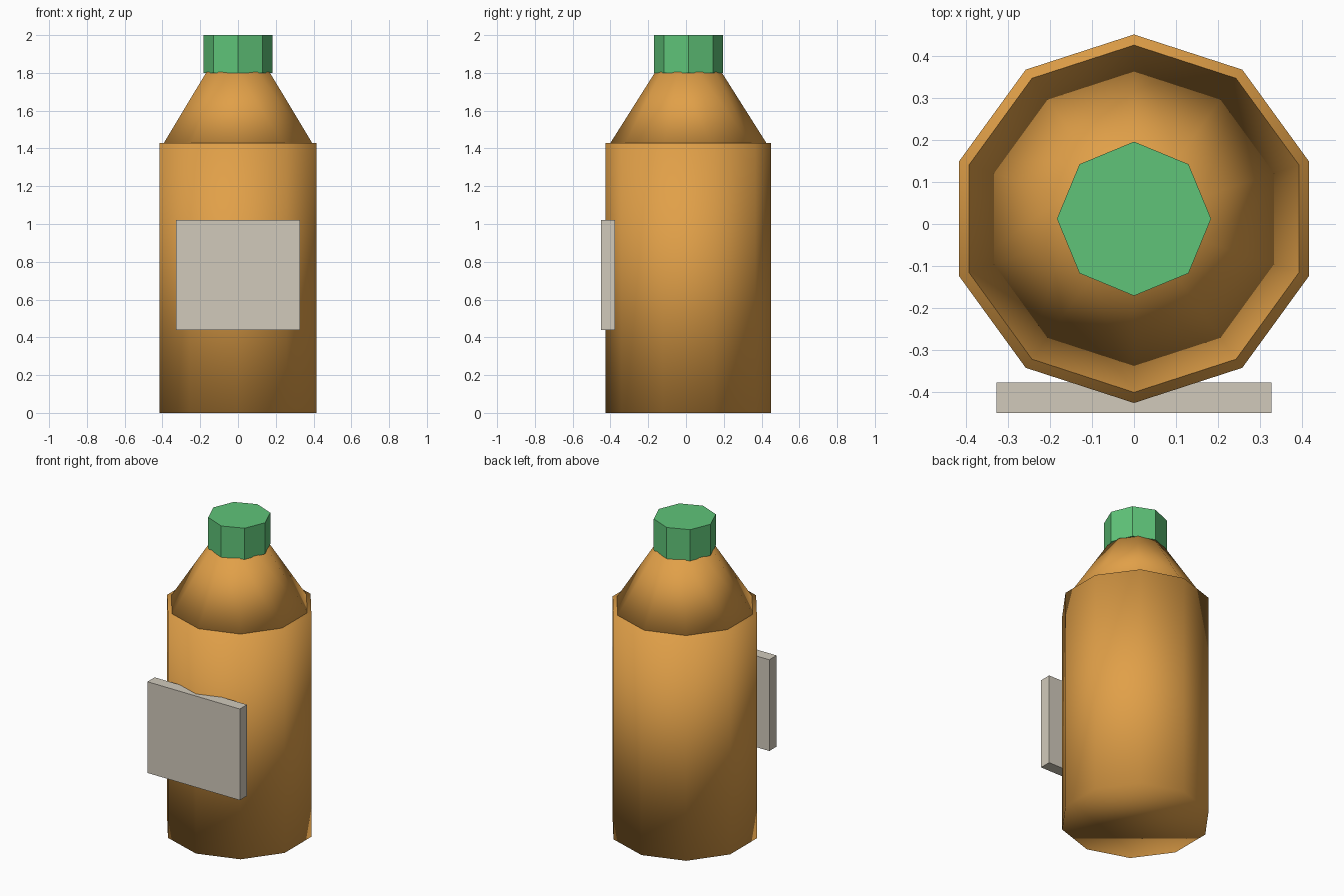
import bpy

cube = bpy.data.objects.get("Cube")
if cube:
    bpy.data.objects.remove(cube, do_unlink=True)

AXIS_Y = 0.0125  # bottle axis, set back slightly to balance the label


def make_material(name, rgb):
    mat = bpy.data.materials.new(name)
    mat.use_nodes = True
    color = (*rgb, 1.0)
    mat.diffuse_color = color
    mat.node_tree.nodes["Principled BSDF"].inputs["Base Color"].default_value = color
    return mat


def frustum(name, sides, r_bottom, r_top, z_bottom, z_top, mat, smooth):
    """Upright prism or cone on the bottle axis."""
    bpy.ops.mesh.primitive_cone_add(
        vertices=sides, radius1=r_bottom, radius2=r_top, depth=z_top - z_bottom,
        location=(0, AXIS_Y, (z_bottom + z_top) / 2))
    obj = bpy.context.object
    obj.name = name
    obj.data.materials.append(mat)
    if smooth:
        bpy.ops.object.shade_smooth()
    return obj


amber = make_material("amber", (0.75, 0.35, 0.065))
green = make_material("green", (0.115, 0.55, 0.19))
cream = make_material("cream_grey", (0.64, 0.59, 0.50))

# Bottle body, shoulder sunk slightly into it, and faceted cap
frustum("body", 10, 0.4375, 0.4375, 0.0, 1.43, amber, True)
frustum("shoulder", 10, 0.4375, 0.175, 1.39, 1.805, amber, True)
frustum("cap", 8, 0.183, 0.183, 1.8, 2.0, green, False)

# Flat label board on the front
bpy.ops.mesh.primitive_cube_add(size=1, location=(0, -0.4125, 0.73))
label = bpy.context.object
label.name = "label"
label.scale = (0.654, 0.073, 0.584)
bpy.ops.object.transform_apply(location=False, rotation=False, scale=True)
label.data.materials.append(cream)
